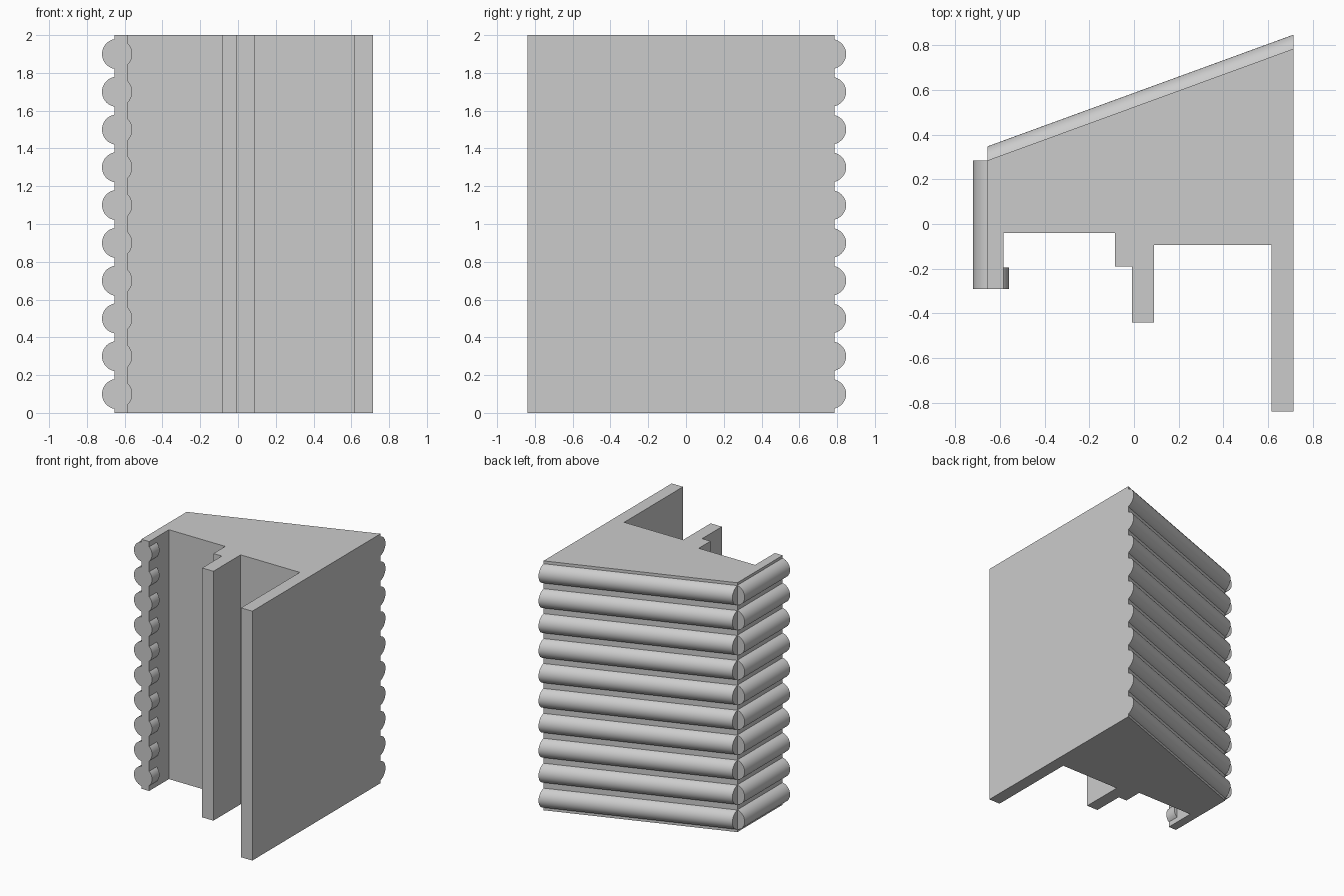
import bpy, bmesh, math
from mathutils import Vector

cube = bpy.data.objects.get("Cube")
if cube:
    bpy.data.objects.remove(cube, do_unlink=True)

HEIGHT, PITCH, RADIUS = 2.0, 0.2, 0.08
LEFT, RIGHT, FRONT = -0.655, 0.715, -0.29   # wall planes of the log sides
BACK_L, BACK_R = 0.285, 0.785               # ends of the slanted back wall
INNER = -0.585                              # inner face of the short side wall

grey = bpy.data.materials.new("plain grey")
grey.use_nodes = True
grey.diffuse_color = (0.6, 0.6, 0.6, 1)
grey.node_tree.nodes["Principled BSDF"].inputs["Base Color"].default_value = (0.6, 0.6, 0.6, 1)


def prism(name, ring, shift):
    """Closed solid: a flat ring of points swept along a vector."""
    bm = bmesh.new()
    base = bm.faces.new([bm.verts.new(p) for p in ring])
    swept = bmesh.ops.extrude_face_region(bm, geom=[base], use_keep_orig=True)
    verts = [v for v in swept["geom"] if isinstance(v, bmesh.types.BMVert)]
    bmesh.ops.translate(bm, verts=verts, vec=shift)
    bmesh.ops.recalc_face_normals(bm, faces=bm.faces)
    mesh = bpy.data.meshes.new(name)
    bm.to_mesh(mesh)
    bm.free()
    mesh.materials.append(grey)
    obj = bpy.data.objects.new(name, mesh)
    bpy.context.collection.objects.link(obj)
    return obj


def arc(depth, steps=24):
    """(outward, z) points of the part of a log beyond a wall at this depth from its axis."""
    half = math.acos(depth / RADIUS)
    angles = [-half + 2 * half * i / steps for i in range(steps + 1)]
    return [(RADIUS * math.cos(a) - depth, PITCH / 2 + RADIUS * math.sin(a)) for a in angles]


def log_stack(name, ring, shift):
    """One log repeated up the full height of the wall."""
    obj = prism(name, ring, shift)
    stack = obj.modifiers.new("stack", "ARRAY")
    stack.count = round(HEIGHT / PITCH)
    stack.use_relative_offset = False
    stack.use_constant_offset = True
    stack.constant_offset_displace = (0, 0, PITCH)
    bpy.ops.object.select_all(action="DESELECT")
    obj.select_set(True)
    bpy.context.view_layer.objects.active = obj
    bpy.ops.object.shade_smooth_by_angle(angle=math.radians(30))


# Wall block with its prongs, drawn as a plan and raised
plan = [(LEFT, BACK_L), (LEFT, FRONT), (INNER, FRONT), (INNER, -0.04),
        (-0.085, -0.04), (-0.085, -0.19), (-0.01, -0.19), (-0.01, -0.44),
        (0.09, -0.44), (0.09, -0.095), (0.615, -0.095), (0.615, -0.84),
        (RIGHT, -0.84), (RIGHT, BACK_R)]
prism("wall_block", [Vector((x, y, 0)) for x, y in plan], Vector((0, 0, HEIGHT)))

# Logs on the short side wall, and their stubs showing inside it
axis_x = -0.64
log_stack("side_logs", [(LEFT - o, FRONT, z) for o, z in arc(axis_x - LEFT)],
          Vector((0, BACK_L - FRONT, 0)))
log_stack("inner_log_stubs", [(INNER + o, FRONT, z) for o, z in arc(INNER - axis_x)],
          Vector((0, 0.095, 0)))

# Logs along the slanted back wall, with ends cut flush to the sides
run = Vector((RIGHT - LEFT, BACK_R - BACK_L, 0))
stretch = run.length / run.x
log_stack("back_logs", [(LEFT, BACK_L + o * stretch, z) for o, z in arc(0.021)], run)
